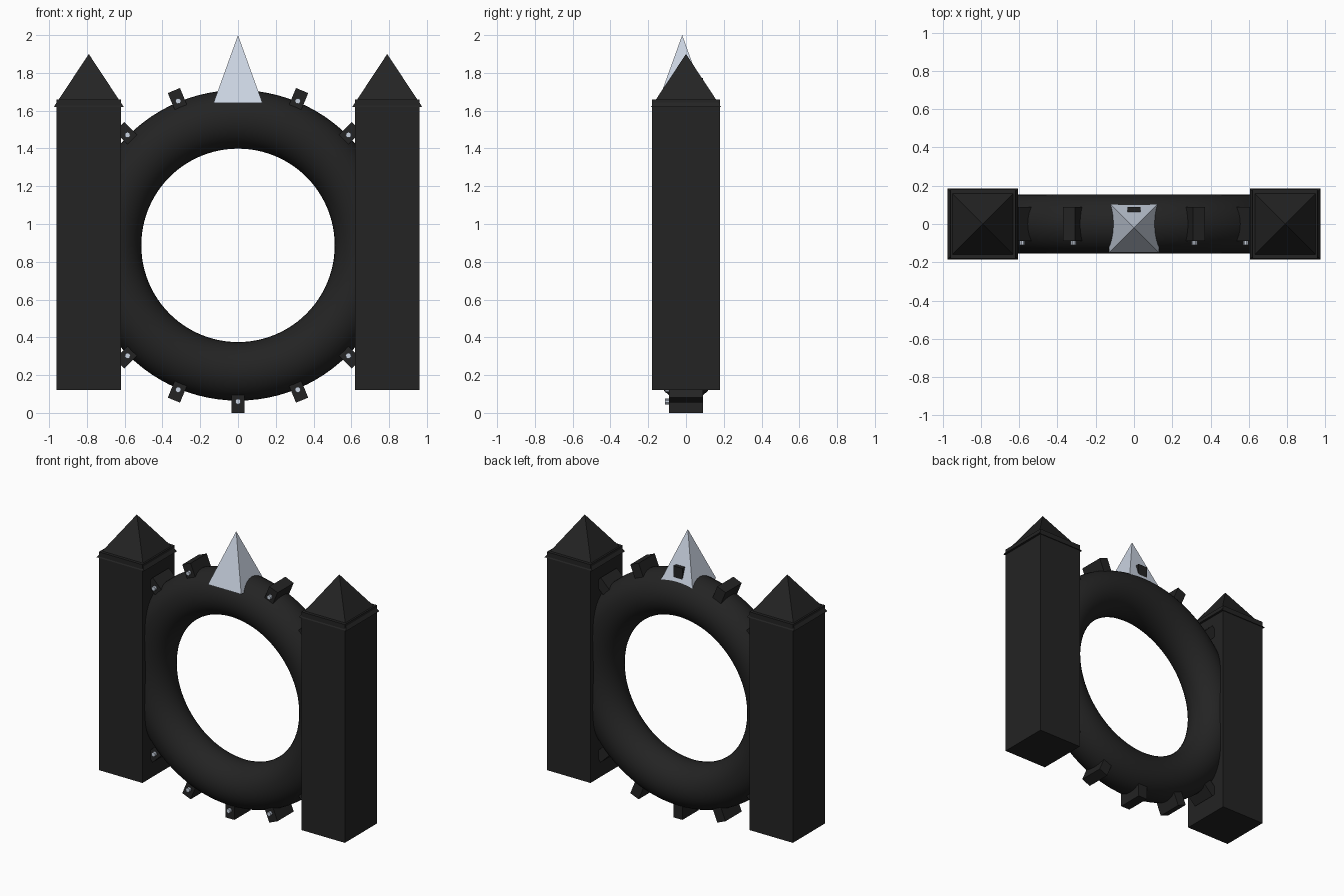
import bpy
import math
from mathutils import Matrix, Vector

if "Cube" in bpy.data.objects:
    bpy.data.objects.remove(bpy.data.objects["Cube"])


def make_material(name, rgb):
    m = bpy.data.materials.new(name)
    m.diffuse_color = (*rgb, 1.0)
    m.use_nodes = True
    m.node_tree.nodes["Principled BSDF"].inputs["Base Color"].default_value = m.diffuse_color
    return m


BLACK = make_material("charcoal", (0.017, 0.017, 0.017))
SILVER = make_material("pale_silver", (0.60, 0.66, 0.76))

CENTRE = Vector((0, 0, 0.887))   # middle of the ring
OUTER = 0.887                    # reach of the clamps from the ring centre


def finish(name, material, matrix=None):
    ob = bpy.context.object
    ob.name = name
    ob.data.materials.append(material)
    if matrix is not None:
        ob.data.transform(matrix)
    return ob


def box(name, size, matrix, material):
    bpy.ops.mesh.primitive_cube_add(size=1)
    return finish(name, material, matrix @ Matrix.Diagonal((*size, 1)))


def pyramid(name, half, height, base, material):
    # square pyramid standing on the point "base"
    bpy.ops.mesh.primitive_cone_add(vertices=4, radius1=half * math.sqrt(2),
                                    radius2=0, depth=height)
    turn = Matrix.Rotation(math.pi / 4, 4, 'Z')
    lift = Matrix.Translation(Vector(base) + Vector((0, 0, height / 2)))
    return finish(name, material, lift @ turn)


# Ring
bpy.ops.mesh.primitive_torus_add(major_radius=0.667, minor_radius=0.155,
                                 major_segments=96, minor_segments=32)
finish("ring", BLACK,
       Matrix.Translation(CENTRE) @ Matrix.Rotation(math.pi / 2, 4, 'X'))
bpy.ops.object.shade_smooth()

# Towers with overhanging pyramid roofs
for side, x in (("left", -0.79), ("right", 0.79)):
    box(side + "_tower", (0.34, 0.36, 1.54),
        Matrix.Translation((x, 0, 0.89)), BLACK)
    pyramid(side + "_roof", 0.185, 0.28, (x, 0, 1.62), BLACK)

# Clamps around the ring, each with a small light on the front
for i in range(16):
    spin = Matrix.Translation(CENTRE) @ Matrix.Rotation(i * math.pi / 8, 4, 'Y')
    box(f"clamp_{i}", (0.07, 0.18, 0.13),
        spin @ Matrix.Translation((0, 0, OUTER - 0.065)), BLACK)
    bpy.ops.mesh.primitive_cylinder_add(vertices=10, radius=0.015, depth=0.03)
    finish(f"clamp_light_{i}", SILVER,
           spin @ Matrix.Translation((0, -0.095, 0.827))
           @ Matrix.Rotation(math.pi / 2, 4, 'X'))

# Spire over the top clamp
pyramid("spire", 0.13, 0.36, (0, -0.02, 1.64), SILVER)
